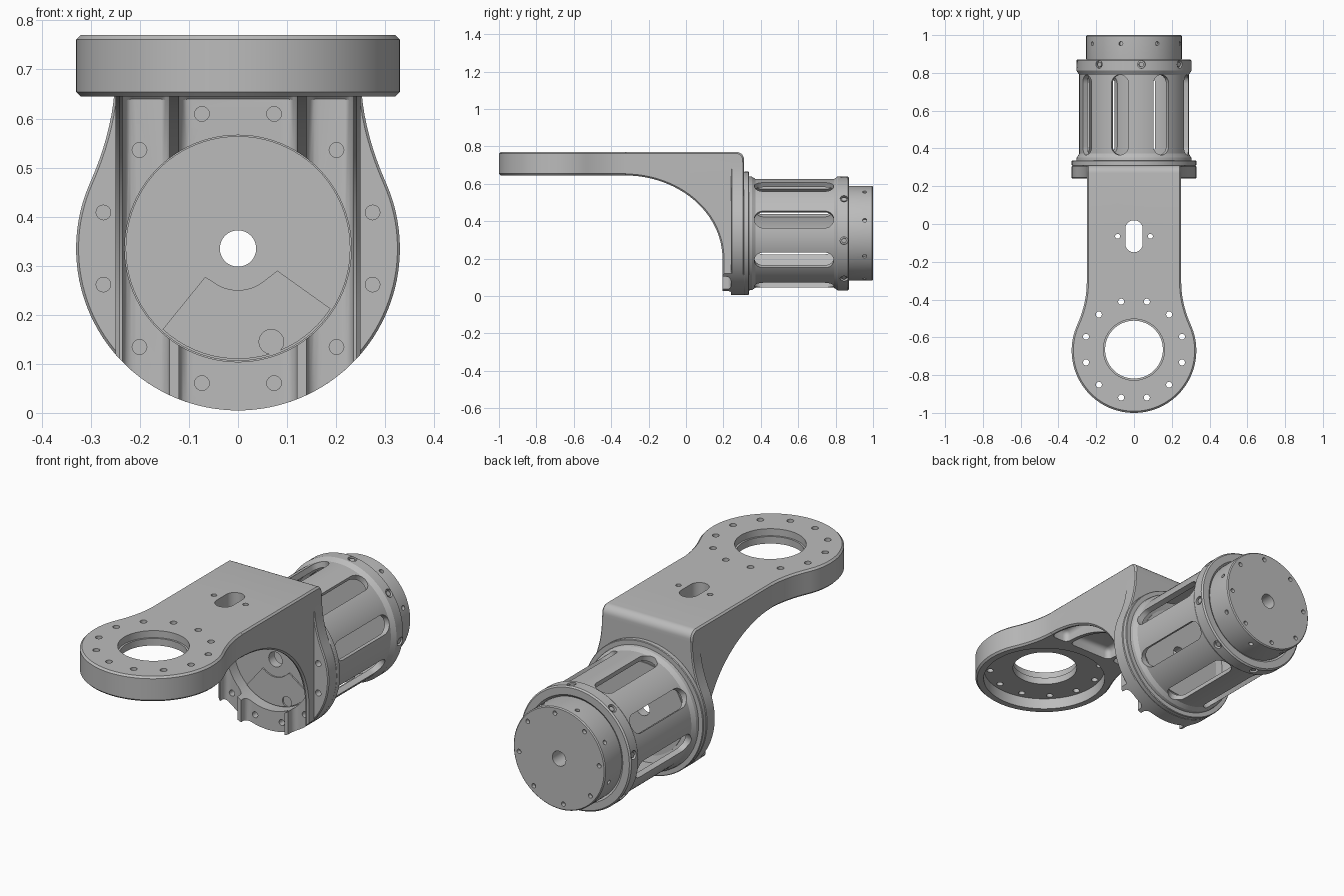
import bpy, bmesh
from math import sin, cos, pi, radians
from mathutils import Matrix

if "Cube" in bpy.data.objects:
    bpy.data.objects.remove(bpy.data.objects["Cube"])

GREY = (0.5, 0.5, 0.5, 1)
grey = bpy.data.materials.new("machined grey")
grey.use_nodes = True
grey.diffuse_color = GREY
grey.node_tree.nodes["Principled BSDF"].inputs["Base Color"].default_value = GREY

AXIS_Z = 0.335      # height of the drive axis
RING_Y = -0.67      # centre of the arm's ring
R = 0.33            # outer radius of both round ends


# ---- helpers ----
def top(u, v, w):       # plan outline, extruded in z
    return (u, v, w)


def front(u, v, w):     # front outline, extruded in y
    return (u, w, v)


def side(u, v, w):      # side outline, extruded in x
    return (w, u, v)


def radial(deg):        # outline on the drum, extruded away from the drive axis
    turn = Matrix.Rotation(radians(deg), 3, 'Y')

    def place(u, v, w):
        p = turn.col[0] * u + turn.col[2] * w
        return (p.x, v, p.z + AXIS_Z)
    return place


def make(name, solids):
    """One object from a list of (outline, low, high, placing) prisms."""
    bm = bmesh.new()
    for pts, lo, hi, place in solids:
        a = [bm.verts.new(place(u, v, lo)) for u, v in pts]
        b = [bm.verts.new(place(u, v, hi)) for u, v in pts]
        bm.faces.new(a)
        bm.faces.new(b[::-1])
        for i in range(len(a)):
            j = (i + 1) % len(a)
            bm.faces.new((a[i], b[i], b[j], a[j]))
    return finish(name, bm)


def lathe(name, profile, n=96):
    """Closed (y, radius) profile turned round the drive axis."""
    bm = bmesh.new()
    rows = [[bm.verts.new((r * sin(2 * pi * k / n), y, AXIS_Z + r * cos(2 * pi * k / n)))
             for k in range(n)] for y, r in profile]
    for i, row in enumerate(rows):
        nxt = rows[(i + 1) % len(rows)]
        for k in range(n):
            m = (k + 1) % n
            bm.faces.new((row[k], row[m], nxt[m], nxt[k]))
    return finish(name, bm)


def finish(name, bm):
    bmesh.ops.recalc_face_normals(bm, faces=bm.faces)
    me = bpy.data.meshes.new(name)
    bm.to_mesh(me)
    bm.free()
    me.materials.append(grey)
    ob = bpy.data.objects.new(name, me)
    bpy.context.scene.collection.objects.link(ob)
    return ob


def apply_mod(ob, kind, **settings):
    mod = ob.modifiers.new(kind, kind)
    for key, value in settings.items():
        setattr(mod, key, value)
    bpy.context.view_layer.objects.active = ob
    bpy.ops.object.modifier_apply(modifier=mod.name)


def combine(ob, other, op='DIFFERENCE'):
    apply_mod(ob, 'BOOLEAN', operation=op, solver='EXACT', object=other)
    bpy.data.objects.remove(other)


def chamfer(ob, width, segments=1):
    apply_mod(ob, 'BEVEL', width=width, segments=segments, limit_method='ANGLE',
              angle_limit=radians(60))


def disc(cx, cy, r, n=32):
    return [(cx + r * cos(2 * pi * k / n), cy + r * sin(2 * pi * k / n)) for k in range(n)]


def stadium(cx, y0, y1, r, n=10):
    arc = [pi * k / n for k in range(n + 1)]
    return ([(cx + r * cos(a), y1 - r + r * sin(a)) for a in arc] +
            [(cx - r * cos(a), y0 + r - r * sin(a)) for a in arc])


def keyhole(cy, end):
    """Round end blending into a straight neck that stops at 'end'."""
    a0 = radians(24)
    half = [(R * sin(t), -R * cos(t)) for t in
            [(pi / 2 + a0) * k / 40 for k in range(41)]]
    p, c, q = half[-1], (0.25, 0.25), (0.25, 0.36)
    for k in range(1, 11):
        t = k / 10
        half.append(tuple((1 - t) ** 2 * p[i] + 2 * t * (1 - t) * c[i] + t * t * q[i] for i in (0, 1)))
    half.append((0.25, end - cy))
    return [(x, y + cy) for x, y in half] + [(-x, y + cy) for x, y in half[:0:-1]]


def bolt_circle(cx, cy, radius, r, n, start):
    return [disc(cx + radius * sin(radians(start + 360 * k / n)),
                 cy + radius * cos(radians(start + 360 * k / n)), r, 16) for k in range(n)]


# ---- bracket: curved gusset body, arm plate and flange ----
bracket = make("bracket", [(
    [(-0.33, 0.77)] +
    [(0.27 + 0.04 * sin(a), 0.73 + 0.04 * cos(a)) for a in [pi / 2 * k / 8 for k in range(9)]] +
    [(0.31, -0.1), (0.195, -0.1)] +
    [(-0.33 + 0.525 * cos(a), 0.2 + 0.445 * sin(a)) for a in [pi / 2 * k / 24 for k in range(25)]],
    -0.25, 0.25, side)])
chamfer(bracket, 0.008)
combine(bracket, make("trim", [(keyhole(AXIS_Z, 1.0), -0.9, 0.9, front)]), 'INTERSECT')

arm = make("arm", [(keyhole(RING_Y, 0.0), 0.645, 0.77, top)])
chamfer(arm, 0.009)
combine(bracket, arm, 'UNION')
flange = make("flange", [(keyhole(AXIS_Z, 0.72), 0.24, 0.31, front)])
chamfer(flange, 0.005)
combine(bracket, flange, 'UNION')

# round-bottomed channels between the four ribs
corner = [(0.24, -0.2), (0.24, 0.64), (0.18, 0.70), (-0.335, 0.70), (-0.335, -0.2)]
channels = make("channels", [(corner, x0, x1, side) for x0, x1 in
                             ((-0.235, -0.14), (-0.12, 0.12), (0.14, 0.235))])
chamfer(channels, 0.025, 4)
combine(bracket, channels)
# bore for the drive and pocket under the arm's ring
combine(bracket, make("bore", [(disc(0, AXIS_Z, 0.231, 96), -0.6, 0.4, front)]))
combine(bracket, make("pocket", [(disc(0, RING_Y, 0.29, 96), 0.5, 0.70, top)]))
combine(bracket, make("ring_step", [(disc(0, RING_Y + 0.005, 0.162, 72), 0.735, 0.9, top)]))
# openings and bolt holes
combine(bracket, make("arm_holes", [
    (disc(0, RING_Y + 0.005, 0.153, 72), 0.6, 0.9, top),
    (stadium(0, -0.15, 0.02, 0.046), 0.6, 0.9, top),
    (disc(-0.087, -0.065, 0.013, 16), 0.6, 0.9, top),
    (disc(0.087, -0.065, 0.013, 16), 0.6, 0.9, top)] +
    [(h, 0.6, 0.9, top) for h in bolt_circle(0, RING_Y + 0.005, 0.263, 0.016, 12, 15)]))
combine(bracket, make("flange_holes", [
    (h, 0.1, 0.4, front) for h in bolt_circle(0, AXIS_Z, 0.284, 0.015, 12, 15)]))

# ---- hollow slotted drum housing ----
housing = lathe("housing", [
    (0.31, 0.225), (0.31, 0.328), (0.313, 0.33), (0.333, 0.33), (0.336, 0.327), (0.336, 0.305),
    (0.352, 0.303), (0.372, 0.29), (0.79, 0.29), (0.812, 0.305), (0.865, 0.305), (0.872, 0.298),
    (0.872, 0.262), (0.86, 0.245), (0.82, 0.245), (0.81, 0.262), (0.345, 0.262), (0.335, 0.225)])
combine(housing, make("slots", [
    (stadium(0, 0.365, 0.79, 0.047), 0.2, 0.4, radial(30 + 45 * k)) for k in range(8)]))
combine(housing, make("screw_pockets", [
    (disc(0, 0.845, 0.021, 16), 0.288, 0.4, radial(7.5 + 45 * k)) for k in range(8)]))
screws = make("housing_screws", [
    (disc(0, 0.845, 0.013, 16), 0.27, 0.3, radial(7.5 + 45 * k)) for k in range(8)])

# ---- front disc and end cap ----
front_disc = lathe("front_disc", [(0.295, 0.037), (0.295, 0.229), (0.34, 0.229), (0.34, 0.037)])
cap = lathe("end_cap", [(0.85, 0.037), (0.85, 0.25), (0.875, 0.253), (0.995, 0.253),
                        (1.0, 0.248), (1.0, 0.037)])
combine(cap, make("cap_side_holes", [
    (disc(0, 0.955, 0.011, 12), 0.235, 0.3, radial(29 + 45 * k)) for k in range(8)]))
combine(cap, make("cap_face_holes", [
    (h, 0.98, 1.1, front) for h in bolt_circle(0, AXIS_Z, 0.222, 0.011, 8, 6)]))

# thin sector cover on the front disc, with a round opening
cover = make("sector_cover", [(
    [(0.225 * sin(a), AXIS_Z - 0.225 * cos(a)) for a in
     [radians(-43 + 5 * k) for k in range(21)]] + [(0.08, 0.29)] +
    [(0.085 * sin(a), AXIS_Z - 0.085 * cos(a)) for a in
     [radians(40 - 10 * k) for k in range(9)]] +
    [(-0.067, 0.277)], 0.288, 0.296, front)])
combine(cover, make("cover_hole", [(disc(0.068, 0.145, 0.025), 0.2, 0.4, front)]))

# ---- shading ----
for ob in (bracket, housing, screws, front_disc, cap, cover):
    bpy.ops.object.select_all(action='DESELECT')
    ob.select_set(True)
    bpy.context.view_layer.objects.active = ob
    bpy.ops.object.shade_smooth_by_angle(angle=radians(25))
